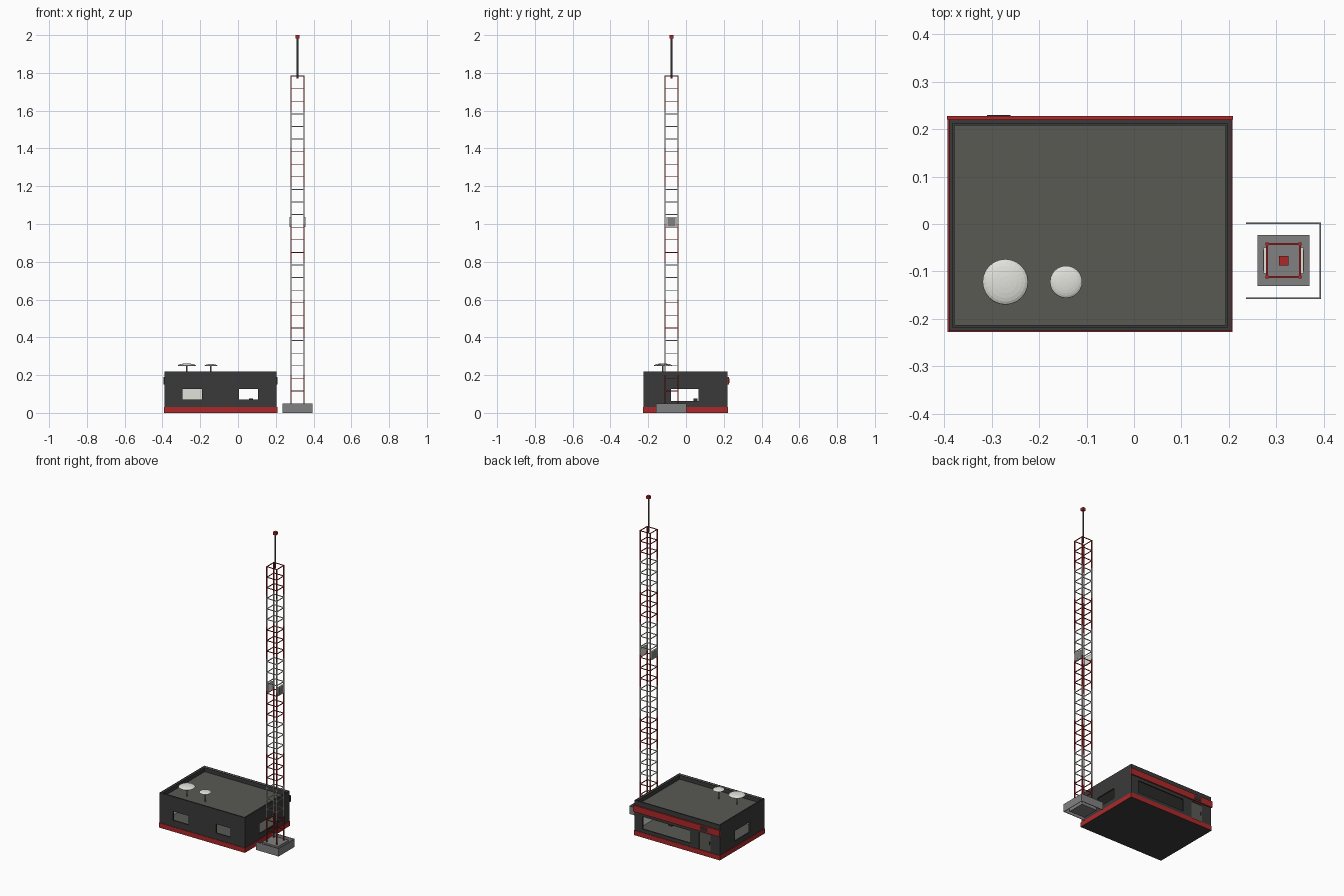
import bpy, bmesh, math
from mathutils import Vector

old = bpy.data.objects.get("Cube")
if old:
    bpy.data.objects.remove(old)


def material(name, r, g, b):
    m = bpy.data.materials.new(name)
    m.use_nodes = True
    m.diffuse_color = (r, g, b, 1)
    m.node_tree.nodes["Principled BSDF"].inputs["Base Color"].default_value = (r, g, b, 1)
    return m


CHARCOAL = material("charcoal", .042, .042, .042)
RED = material("red", .42, .022, .022)
ROOF = material("roof_grey", .1, .1, .087)
CONCRETE = material("concrete", .22, .22, .22)
PALE = material("pale_grey", .76, .76, .71)
STEEL = material("light_steel", .56, .56, .54)
DARK = material("dark_metal", .03, .03, .03)


def add_box(bm, lo, hi):
    lo, hi = Vector(lo), Vector(hi)
    verts = bmesh.ops.create_cube(bm, size=1)["verts"]
    for v in verts:
        v.co = (lo + hi) / 2 + v.co * (hi - lo)


def finish(name, bm, *mats, rule=None):
    bmesh.ops.recalc_face_normals(bm, faces=bm.faces)
    if rule:
        for f in bm.faces:
            f.material_index = rule(f)
    me = bpy.data.meshes.new(name)
    bm.to_mesh(me)
    bm.free()
    ob = bpy.data.objects.new(name, me)
    for m in mats:
        me.materials.append(m)
    bpy.context.collection.objects.link(ob)
    return ob


def box(name, lo, hi, *mats, rule=None):
    bm = bmesh.new()
    add_box(bm, lo, hi)
    return finish(name, bm, *mats, rule=rule)


def lathe(name, profile, x, y, mat, sides=24):
    bm = bmesh.new()
    vs = [bm.verts.new((x + r, y, z)) for r, z in profile]
    edges = [bm.edges.new(p) for p in zip(vs, vs[1:])]
    bmesh.ops.spin(bm, geom=vs + edges, cent=(x, y, 0), axis=(0, 0, 1),
                   angle=math.tau, steps=sides)
    bmesh.ops.remove_doubles(bm, verts=bm.verts, dist=.0001)
    return finish(name, bm, mat)


# Building outline
X0, X1, Y0, Y1 = -.39, .205, -.225, .22
FLOOR, CEILING, TOP, T = .03, .19, .22, .008


def wall(name, axis, a, b, span, openings):
    """Wall from a to b in depth, with rectangular holes (start, end, bottom, top)."""
    bm = bmesh.new()

    def piece(s, e, z0, z1):
        if axis == "x":
            add_box(bm, (s, a, z0), (e, b, z1))
        else:
            add_box(bm, (a, s, z0), (b, e, z1))

    at = span[0]
    for s, e, z0, z1 in sorted(openings):
        piece(at, s, FLOOR, TOP)
        if z0 > FLOOR:
            piece(s, e, FLOOR, z0)
        piece(s, e, z1, TOP)
        at = e
    piece(at, span[1], FLOOR, TOP)
    # inside faces are pale below the parapet
    mid = Vector(((X0 + X1) / 2, (Y0 + Y1) / 2, 0))
    k = 1 if axis == "x" else 0

    def inside(f):
        return int(f.normal[k] * (mid - f.calc_center_median())[k] > .1)

    finish(name, bm, CHARCOAL, PALE, rule=inside)


wall("front_wall", "x", Y0, Y0 + T, (X0, X1),
     [(-.295, -.19, .07, .127), (.005, .105, .07, .127)])
wall("back_wall", "x", Y1 - T, Y1, (X0, X1),
     [(-.185, .15, .052, .13), (-.325, -.245, FLOOR, .14)])
for name, x in (("right_wall", X0), ("left_wall", X1 - T)):
    wall(name, "y", x, x + T, (Y0 + T, Y1 - T), [(-.08, .067, .062, .127)])

# Red plinth with a dark underside, floor and roof slabs
box("plinth", (X0 - .003, Y0 - .003, 0), (X1 + .003, Y1 + .003, FLOOR), RED, CHARCOAL,
    rule=lambda f: int(f.normal.z < -.5))
box("floor", (X0 + T, Y0 + T, FLOOR), (X1 - T, Y1 - T, FLOOR + .002), ROOF)
box("roof_slab", (X0 + T, Y0 + T, CEILING - .012), (X1 - T, Y1 - T, CEILING), ROOF)

# Dark lining that hides the inner side of the parapet
bm = bmesh.new()
L = .004
xa, xb, ya, yb = X0 + T, X1 - T, Y0 + T, Y1 - T
for lo, hi in (((xa, ya), (xb, ya + L)), ((xa, yb - L), (xb, yb)),
               ((xa, ya + L), (xa + L, yb - L)), ((xb - L, ya + L), (xb, yb - L))):
    add_box(bm, (*lo, CEILING), (*hi, TOP - .004))
finish("parapet_lining", bm, CHARCOAL)

# Back details: band with dark inner side, plate over the door, door
box("back_band", (X0 - .004, Y1, .15), (X1 + .004, Y1 + .008, .19), RED, CHARCOAL,
    rule=lambda f: int(f.normal.y < -.5))
box("door_plate", (-.31, Y1 + .008, .158), (-.26, Y1 + .01, .182), DARK)
box("door", (-.325, Y1 - .007, FLOOR), (-.245, Y1 - .003, .14), ROOF, PALE,
    rule=lambda f: int(f.normal.y < -.5))
box("door_handle", (-.318, Y1 - .003, .075), (-.314, Y1, .095), DARK)
box("desk_stool", (.057, .04, FLOOR), (.08, .06, .075), DARK)

# Roof dishes: shallow faceted caps on posts
for name, x, r in (("large_dish", -.271, .048), ("small_dish", -.143, .034)):
    rise, n = r * .24, 6
    angles = [i / n * math.pi / 2 for i in range(n + 1)]
    arc = [(r * math.sin(a), .25 + rise * math.cos(a)) for a in angles]
    lathe(name, arc + [(r * .96, .248), (0, .245 + rise)], x, -.122, PALE)
    lathe(name + "_post", [(0, CEILING), (.004, CEILING), (.004, .252), (0, .252)],
          x, -.122, CONCRETE, 8)

# Tower footing with a low screen on three sides
CX, CY, H = .315, -.077, .035
box("footing", (CX - .055, CY - .054, 0), (CX + .055, CY + .054, .046), CONCRETE)
bm = bmesh.new()
W, S = .079, .003
for s in (-1, 1):
    add_box(bm, (CX - W, CY + s * W - S / 2, 0), (CX + W, CY + s * W + S / 2, .05))
add_box(bm, (CX + W - S, CY - W, 0), (CX + W, CY + W, .05))
finish("footing_screen", bm, CONCRETE)

# Lattice tower: legs in alternating bands, square rings as rungs
BASE, HEAD, BAND = .046, 1.785, .2
bands = {0: bmesh.new(), 1: bmesh.new()}
LEG, RUNG = .003, .002
for i in range(9):
    z0, z1 = max(BASE, i * BAND), min(HEAD, (i + 1) * BAND)
    for sx in (-H, H):
        for sy in (-H, H):
            add_box(bands[i % 2], (CX + sx - LEG, CY + sy - LEG, z0),
                    (CX + sx + LEG, CY + sy + LEG, z1))
STEP = BAND / 3
for i in range(26):
    z = HEAD - RUNG - i * STEP
    bm = bands[int(z / BAND) % 2]
    for s in (-H, H):
        add_box(bm, (CX - H, CY + s - RUNG, z - RUNG), (CX + H, CY + s + RUNG, z + RUNG))
        add_box(bm, (CX + s - RUNG, CY - H, z - RUNG), (CX + s + RUNG, CY + H, z + RUNG))
finish("tower_red_bands", bands[0], RED)
finish("tower_steel_bands", bands[1], STEEL)

# Panel antennas: pale cases with a grey plate on the outer face
for name, s in (("left_panel", 1), ("right_panel", -1)):
    x = CX + s * (H + .003)
    box(name + "_case", (x - .004, CY - .027, .983), (x + .004, CY + .027, 1.037), PALE)
    x += s * .004
    box(name + "_plate", (x - .001, CY - .022, .988), (x + .001, CY + .022, 1.032), CONCRETE)

# Mast with a red beacon
lathe("mast", [(0, 1.77), (.005, 1.77), (.005, 1.985), (0, 1.985)], CX, CY, ROOF, 8)
box("beacon", (CX - .01, CY - .01, 1.982), (CX + .01, CY + .01, 2), RED)
